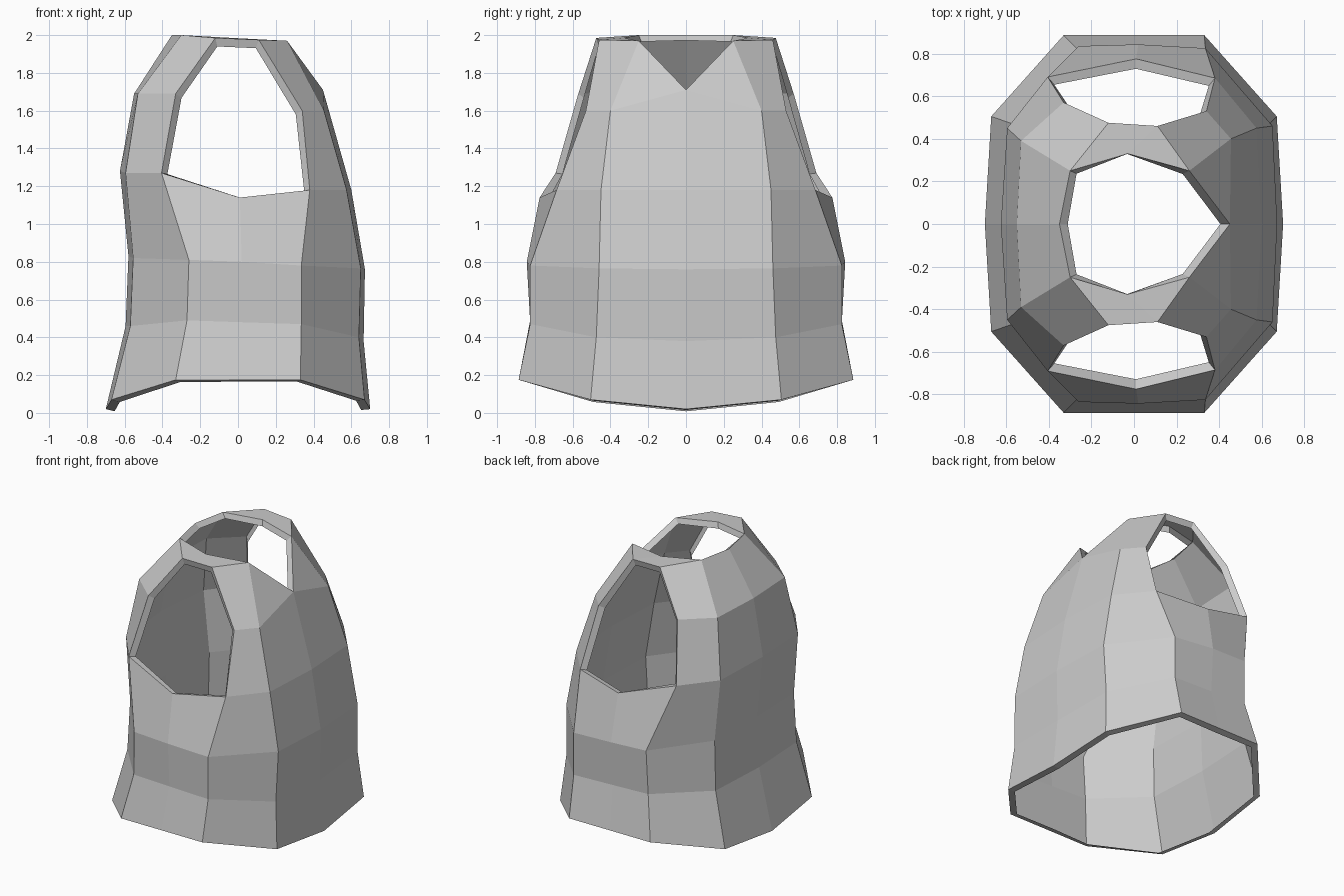
import bpy, bmesh

if "Cube" in bpy.data.objects:
    bpy.data.objects.remove(bpy.data.objects["Cube"])

# Body rows from hem to armpit, for the -y half: columns A..G run from -x round to +x
rows = [
    [(-.70, 0, .02), (-.67, -.505, .07), (-.33, -.886, .175), (0, -.886, .175), (.33, -.886, .175), (.67, -.505, .07), (.70, 0, .02)],
    [(-.595, 0, .46), (-.57, -.47, .46), (-.27, -.825, .49), (.02, -.825, .48), (.335, -.825, .47), (.64, -.475, .40), (.665, 0, .38)],
    [(-.58, 0, .83), (-.555, -.46, .82), (-.26, -.835, .81), (.02, -.843, .80), (.335, -.825, .78), (.65, -.46, .765), (.672, 0, .76)],
    [(-.625, 0, 1.28), (-.595, -.45, 1.27), (-.405, -.69, 1.27), (.01, -.775, 1.14), (.38, -.685, 1.18), (.575, -.45, 1.18), (.60, 0, 1.18)],
]
# Chest row beside the arm hole, neck line N and shoulder edge of the arm hole H
top = {
    "A4": (-.55, 0, 1.69), "B4": (-.53, -.39, 1.69), "C4": (-.33, -.57, 1.69),
    "E4": (.34, -.53, 1.6), "F4": (.455, -.40, 1.6), "G4": (.45, 0, 1.71),
    "N0": (-.35, 0, 2.0), "N1": (-.30, -.25, 2.0), "N2": (-.03, -.33, 1.985), "N3": (.26, -.25, 1.97),
    "H1": (-.12, -.475, 1.985), "H2": (.11, -.46, 1.975),
}

bm = bmesh.new()
v = {k: bm.verts.new(p) for k, p in top.items()}
for r, row in enumerate(rows):
    for c, p in zip("ABCDEFG", row):
        v[f"{c}{r}"] = bm.verts.new(p)


def face(names):
    bm.faces.new([v[n] for n in names.split()])


# Wall panels; the arm hole leaves out the two panels around column D in the last band
for r in range(4):
    for a, b in zip("ABCDEF", "BCDEFG"):
        if r == 3 and "D" in (a, b):
            continue
        face(f"{a}{r} {b}{r} {b}{r+1} {a}{r+1}")

# Shoulder panels up to the neck
for names in ("A4 B4 N1 N0", "B4 C4 H1 N1", "N1 H1 N2", "H1 H2 N2",
              "H2 N3 N2", "E4 F4 N3 H2", "F4 G4 N3"):
    face(names)

mesh = bpy.data.meshes.new("vest")
bm.to_mesh(mesh)
bm.free()
vest = bpy.data.objects.new("vest", mesh)
bpy.context.collection.objects.link(vest)

# Other half, and a turned-in border along the hem, neck and arm holes
m = vest.modifiers.new("mirror", 'MIRROR')
m.use_axis = (False, True, False)
m.use_clip = True
s = vest.modifiers.new("border", 'SOLIDIFY')
s.thickness = .048
s.offset = -1
s.use_rim_only = True
